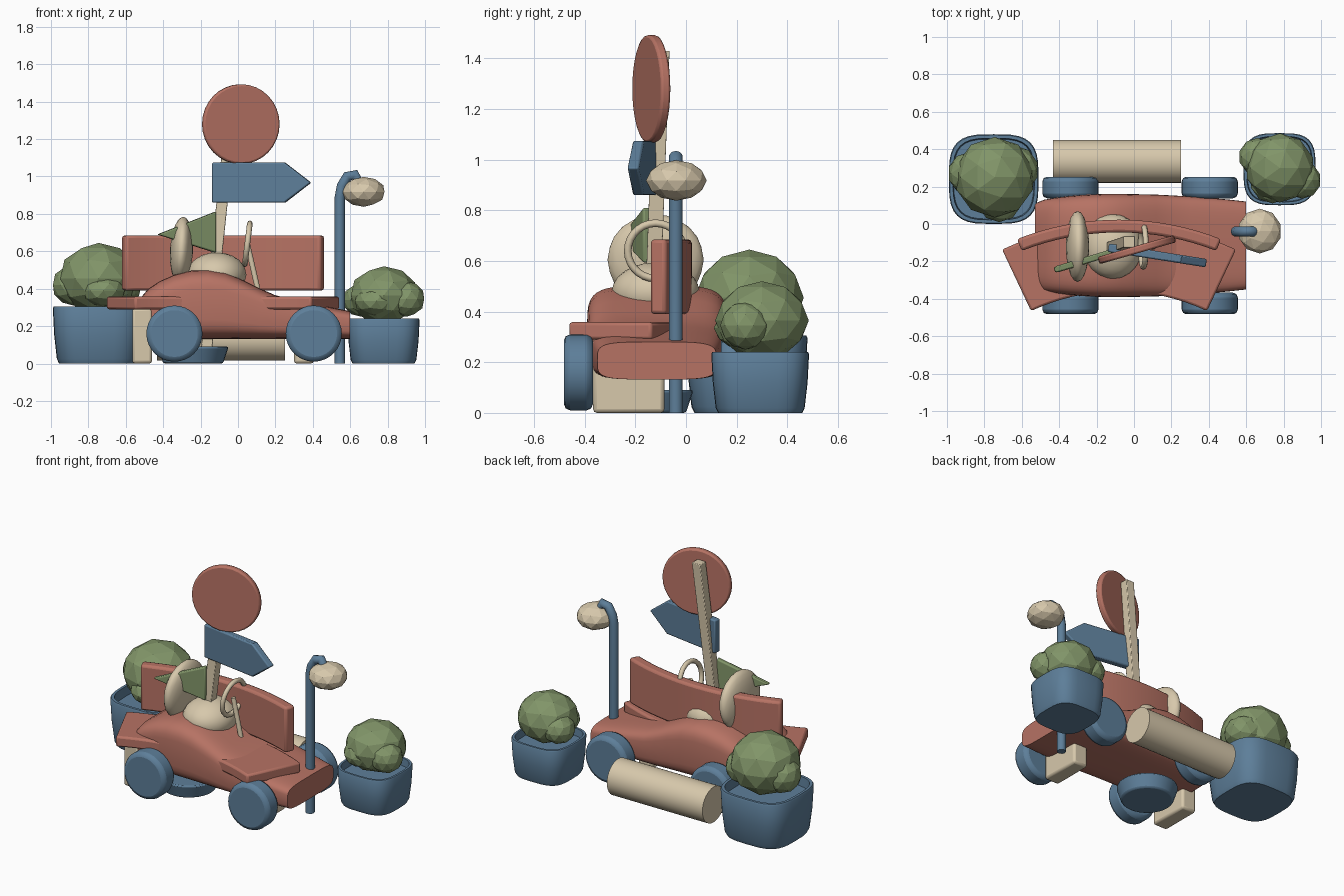
import bpy, bmesh, math
from math import sin, cos, pi, radians
from mathutils import Vector, Matrix

if "Cube" in bpy.data.objects:
    bpy.data.objects.remove(bpy.data.objects["Cube"])


def mat(name, rgb):
    m = bpy.data.materials.new(name)
    m.diffuse_color = (*rgb, 1)
    m.use_nodes = True
    m.node_tree.nodes["Principled BSDF"].inputs["Base Color"].default_value = m.diffuse_color
    return m


RED = mat("red", (0.47, 0.17, 0.127))
BLUE = mat("blue", (0.11, 0.21, 0.32))
CREAM = mat("cream", (0.68, 0.58, 0.41))
GREEN = mat("green", (0.22, 0.30, 0.14))


def finish(bm, name, material, bevel=0, smooth=True, segments=2):
    bmesh.ops.recalc_face_normals(bm, faces=bm.faces)
    me = bpy.data.meshes.new(name)
    bm.to_mesh(me)
    bm.free()
    ob = bpy.data.objects.new(name, me)
    bpy.context.collection.objects.link(ob)
    me.materials.append(material)
    if bevel:
        b = ob.modifiers.new("bevel", 'BEVEL')
        b.width, b.segments, b.limit_method = bevel, segments, 'ANGLE'
        b.angle_limit = radians(40)
    if smooth:
        bpy.context.view_layer.objects.active = ob
        bpy.ops.object.select_all(action='DESELECT')
        ob.select_set(True)
        bpy.ops.object.shade_smooth_by_angle(angle=radians(35))
    return ob


def loft(name, rings, material, bevel=0, smooth=True):
    bm = bmesh.new()
    rows = [[bm.verts.new(p) for p in r] for r in rings]
    n = len(rows[0])
    for a, b in zip(rows, rows[1:]):
        for i in range(n):
            bm.faces.new((a[i], a[(i + 1) % n], b[(i + 1) % n], b[i]))
    bm.faces.new(rows[0])
    bm.faces.new(rows[-1])
    return finish(bm, name, material, bevel, smooth)


def squircle(a, b, n, count=32):
    def s(v):
        return math.copysign(abs(v) ** (2 / n), v)
    return [(a * s(cos(2 * pi * i / count)), b * s(sin(2 * pi * i / count))) for i in range(count)]


def blob(name, center, radii, material, rot=(0, 0, 0), sub=2, smooth=False):
    bm = bmesh.new()
    bmesh.ops.create_icosphere(bm, subdivisions=sub, radius=1)
    bm.transform(Matrix.Diagonal((*radii, 1)))
    ob = finish(bm, name, material, smooth=smooth)
    ob.location, ob.rotation_euler = center, rot
    return ob


def box(name, lo, hi, material, bevel=0.015):
    bm = bmesh.new()
    bmesh.ops.create_cube(bm, size=1)
    lo, hi = Vector(lo), Vector(hi)
    for v in bm.verts:
        v.co = (lo + hi) / 2 + v.co * (hi - lo)
    return finish(bm, name, material, bevel)


def cylinder(name, center, r1, r2, depth, rot, material, bevel=0, sides=32):
    bm = bmesh.new()
    bmesh.ops.create_cone(bm, cap_ends=True, segments=sides, radius1=r1, radius2=r2, depth=depth)
    ob = finish(bm, name, material, bevel)
    ob.location, ob.rotation_euler = center, rot
    return ob


def panel(name, outline, thick, center, yaw, material, bevel=0.008):
    # outline in local x, z; extruded along local y
    ob = loft(name, [[(x, y, z) for x, z in outline] for y in (-thick / 2, thick / 2)], material, bevel)
    ob.location, ob.rotation_euler = center, (0, 0, yaw)
    return ob


def arc_slab(name, r0, r1, half, z0, z1, material, bevel):
    rings = []
    for i in range(17):
        a = half * (i / 8 - 1)
        rings.append([(-0.08 + r * sin(a), -1.465 + r * cos(a), z)
                      for r, z in ((r0, z0), (r1, z0), (r1, z1), (r0, z1))])
    return loft(name, rings, material, bevel)


def tube(name, pts, radius, material):
    cu = bpy.data.curves.new(name, 'CURVE')
    cu.dimensions, cu.bevel_depth, cu.bevel_resolution, cu.use_fill_caps = '3D', radius, 3, True
    sp = cu.splines.new('POLY')
    sp.points.add(len(pts) - 1)
    for p, q in zip(sp.points, pts):
        p.co = (*q, 1)
    ob = bpy.data.objects.new(name, cu)
    bpy.context.collection.objects.link(ob)
    cu.materials.append(material)
    return ob


# kart body: boxy sections along x (x, half width, top)
stations = [(-0.53, 0.225, 0.34), (-0.48, 0.245, 0.40), (-0.42, 0.255, 0.44), (-0.34, 0.265, 0.475),
            (-0.25, 0.272, 0.497), (-0.16, 0.276, 0.502), (-0.07, 0.276, 0.487), (0.03, 0.274, 0.445),
            (0.12, 0.272, 0.40), (0.2, 0.268, 0.365), (0.3, 0.262, 0.34), (0.4, 0.255, 0.32),
            (0.5, 0.246, 0.30), (0.60, 0.235, 0.28)]
loft("kart_body", [[(x, -0.115 + u, (0.132 + t) / 2 + v) for u, v in squircle(w, (t - 0.132) / 2, 4.5, 40)]
                   for x, w, t in stations], RED)

# wheels
for x in (-0.34, 0.405):
    for s in (-1, 1):
        cylinder("kart_wheel", (x, -0.115 + s * 0.31, 0.16), 0.15, 0.15, 0.115,
                 (pi / 2, 0, 0), BLUE, 0.025)

# kart seat, seat back and steering
blob("kart_seat", (-0.115, -0.12, 0.475), (0.16, 0.175, 0.12), CREAM, sub=3, smooth=True)
blob("seat_back", (-0.302, -0.12, 0.605), (0.062, 0.19, 0.18), CREAM, (0, radians(3), 0), 3, True)
c = Vector((0.05, -0.12, 0.64))
bpy.ops.mesh.primitive_torus_add(major_radius=0.11, minor_radius=0.015, major_segments=28, minor_segments=8,
                                 location=c, rotation=(0, radians(97), 0))
ring = bpy.context.object
ring.name = "steering_wheel"
ring.data.materials.append(CREAM)
bpy.ops.object.shade_smooth_by_angle(angle=radians(50))
tube("steering_column", [c, (0.105, -0.12, 0.40)], 0.015, CREAM)

# curved bench
arc_slab("bench_seat", 1.105, 1.468, radians(25.2), 0.29, 0.358, RED, 0.012)
arc_slab("bench_back", 1.42, 1.488, radians(21.5), 0.39, 0.685, RED, 0.015)
for s in (-1, 1):
    x = -0.08 + s * 0.432
    box("bench_leg", (x - 0.053, -0.367, 0), (x + 0.053, -0.085, 0.295), CREAM)

# signpost with foot, disc, arrow and pennant
cylinder("sign_foot", (-0.24, -0.16, 0.045), 0.16, 0.19, 0.09, (0, 0, 0), BLUE, 0.01)
loft("sign_post", [[(x + a * 0.03, y + b * 0.03, z) for a, b in ((-1, -1), (1, -1), (1, 1), (-1, 1))]
                   for x, y, z in ((-0.17, -0.145, 0.06), (-0.025, -0.095, 1.43))], CREAM, 0.004)
cylinder("sign_disc", (0.015, -0.137, 1.28), 0.213, 0.213, 0.04, (pi / 2, 0, radians(16)), RED, 0.01)
panel("arrow_sign", [(-0.265, -0.107), (0.128, -0.107), (0.268, 0), (0.128, 0.107), (-0.265, 0.107)],
      0.045, (0.125, -0.168, 0.967), radians(-9), BLUE)
panel("pennant_sign", [(-0.162, -0.01), (0.162, -0.108), (0.162, 0.112)],
      0.035, (-0.275, -0.2, 0.7), radians(17), GREEN)

# street lamp
tube("lamp_post", [(0.545, -0.04, 0), (0.545, -0.04, 0.89), (0.556, -0.04, 0.95), (0.585, -0.04, 1.0),
                   (0.625, -0.04, 1.01), (0.645, -0.04, 0.96)], 0.028, BLUE)
blob("lamp_shade", (0.672, -0.038, 0.918), (0.117, 0.12, 0.08), CREAM)

# lying log
cylinder("log", (-0.09, 0.335, 0.13), 0.115, 0.115, 0.685, (0, pi / 2, 0), CREAM)


# planters with bushes
def planter(x, y, r, h):
    prof = [(0.86, 0), (0.91, 0.08), (0.97, 0.5), (1, 0.97), (0.98, 1), (0.91, 1), (0.89, 0.8)]
    loft("planter", [[(x + u, y + v, h * z) for u, v in squircle(r * k, r * k, 3.4)] for k, z in prof], BLUE)


def bush(lobes):
    for cx, cy, cz, rx, rz in lobes:
        blob("bush_lobe", (cx, cy, cz), (rx, rx, rz), GREEN)


planter(-0.75, 0.24, 0.24, 0.305)
bush([(-0.745, 0.25, 0.455, 0.215, 0.19), (-0.88, 0.27, 0.42, 0.115, 0.11),
      (-0.72, 0.13, 0.39, 0.12, 0.085), (-0.64, 0.29, 0.42, 0.13, 0.11)])
planter(0.778, 0.293, 0.193, 0.24)
bush([(0.78, 0.3, 0.365, 0.185, 0.155), (0.9, 0.235, 0.345, 0.1, 0.095),
      (0.66, 0.36, 0.34, 0.1, 0.09), (0.74, 0.23, 0.335, 0.12, 0.085)])
